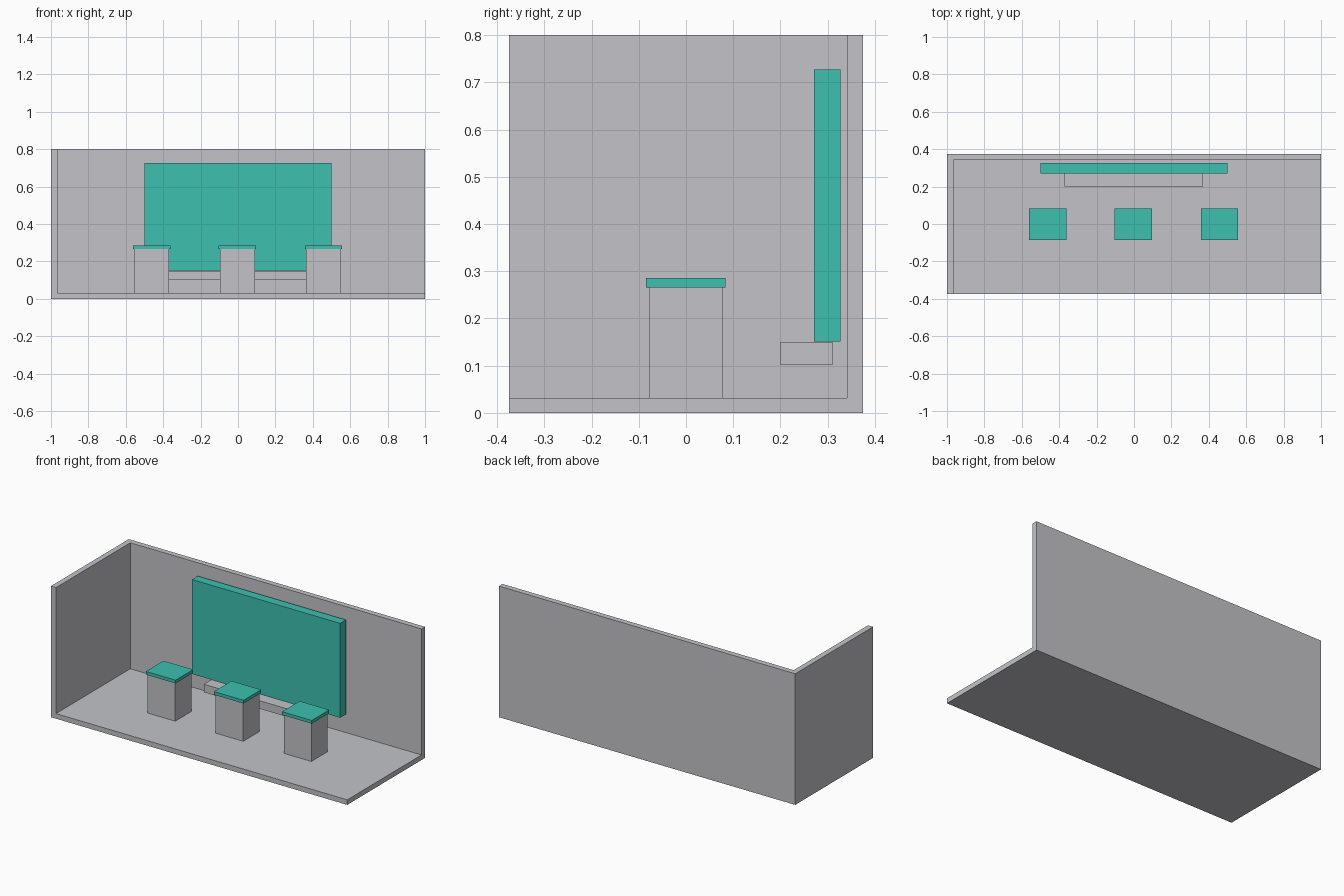
import bpy

cube = bpy.data.objects.get("Cube")
if cube:
    bpy.data.objects.remove(cube, do_unlink=True)


def make_material(name, colour):
    mat = bpy.data.materials.new(name)
    mat.use_nodes = True
    mat.diffuse_color = (*colour, 1)
    mat.node_tree.nodes["Principled BSDF"].inputs["Base Color"].default_value = (*colour, 1)
    return mat


GREY = make_material("light_grey", (0.546, 0.552, 0.578))
TEAL = make_material("teal", (0.048, 0.527, 0.434))


def box(name, low, high, mat):
    """Axis-aligned box between two opposite corners."""
    bpy.ops.mesh.primitive_cube_add(size=1)
    obj = bpy.context.object
    obj.name = obj.data.name = name
    for v in obj.data.vertices:
        v.co = [h if c > 0 else l for c, l, h in zip(v.co, low, high)]
    obj.data.materials.append(mat)
    return obj


# Booth shell: floor, back wall and right side wall in one piece
WALL, FLOOR = 0.034, 0.031
shell = box("booth_shell", (-1, -0.375, 0), (1, 0.375, 0.8), GREY)
cutter = box("shell_cutter", (-1 + WALL, -1, FLOOR), (2, 0.375 - WALL, 2), GREY)
cutter.hide_render = True
cut = shell.modifiers.new("open_corner", "BOOLEAN")
cut.operation, cut.solver, cut.object = "DIFFERENCE", "EXACT", cutter
bpy.context.view_layer.objects.active = shell
bpy.ops.object.modifier_apply(modifier=cut.name)
bpy.data.objects.remove(cutter, do_unlink=True)

# Display panel and the ledge below it
box("display_panel", (-0.5, 0.271, 0.151), (0.5, 0.327, 0.727), TEAL)
box("panel_ledge", (-0.371, 0.2, 0.101), (0.369, 0.31, 0.15), GREY)

# Three pedestals with overhanging tops
for side, x in (("right", -0.462), ("middle", -0.003), ("left", 0.457)):
    box(f"{side}_pedestal", (x - 0.093, -0.078, FLOOR), (x + 0.093, 0.077, 0.266), GREY)
    box(f"{side}_pedestal_top", (x - 0.1, -0.085, 0.266), (x + 0.1, 0.084, 0.286), TEAL)
